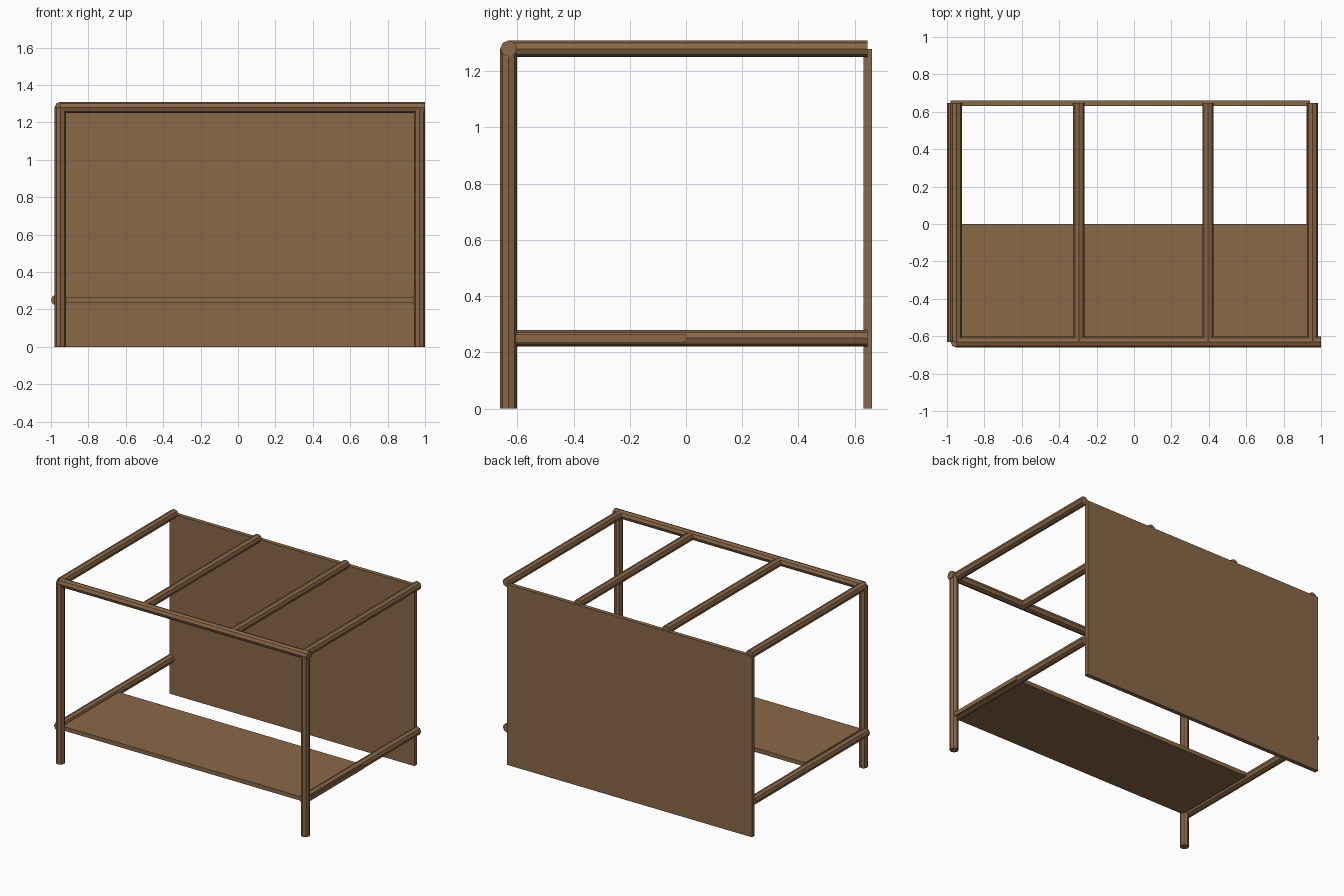
import bpy
from mathutils import Vector

cube = bpy.data.objects.get("Cube")
if cube:
    bpy.data.objects.remove(cube, do_unlink=True)

wood = bpy.data.materials.new("brown_wood")
wood.use_nodes = True
wood.diffuse_color = (0.25, 0.138, 0.064, 1)
wood.node_tree.nodes["Principled BSDF"].inputs["Base Color"].default_value = wood.diffuse_color

RADIUS = 0.03
FRONT, BACK = -0.631, 0.646
TOP, LOW = 1.28, 0.25


def pole(name, start, end):
    """Eight-sided straight pole between two points."""
    start, end = Vector(start), Vector(end)
    axis = end - start
    bpy.ops.mesh.primitive_cylinder_add(
        vertices=8, radius=RADIUS, depth=axis.length, location=(start + end) / 2,
        rotation=axis.to_track_quat('Z', 'Y').to_euler())
    obj = bpy.context.object
    obj.name = name
    obj.data.materials.append(wood)


def board(name, low, high):
    """Flat board given by two opposite corners."""
    low, high = Vector(low), Vector(high)
    bpy.ops.mesh.primitive_cube_add(size=1, location=(low + high) / 2)
    obj = bpy.context.object
    obj.name = name
    obj.scale = high - low
    bpy.ops.object.transform_apply(location=False, rotation=False, scale=True)
    obj.data.materials.append(wood)


# Front posts and the rail across them
for side, x in (("right", -0.95), ("left", 0.97)):
    pole("front_post_" + side, (x, FRONT, 0), (x, FRONT, TOP))
pole("front_top_rail", (-0.95, FRONT, TOP), (1.0, FRONT, TOP))

# Roof rails running front to back
for i, x in enumerate((-0.95, -0.295, 0.395, 0.955)):
    pole(f"roof_rail_{i + 1}", (x, FRONT, TOP), (x, BACK, TOP))

# Low side rails
for side, x in (("right", -0.97), ("left", 0.953)):
    pole("low_rail_" + side, (x, FRONT, LOW), (x, BACK, LOW))

# Shelf and back panel
board("shelf", (-0.935, FRONT, 0.235), (0.985, 0, 0.264))
board("back_panel", (-0.98, 0.632, 0), (0.94, 0.661, TOP))
